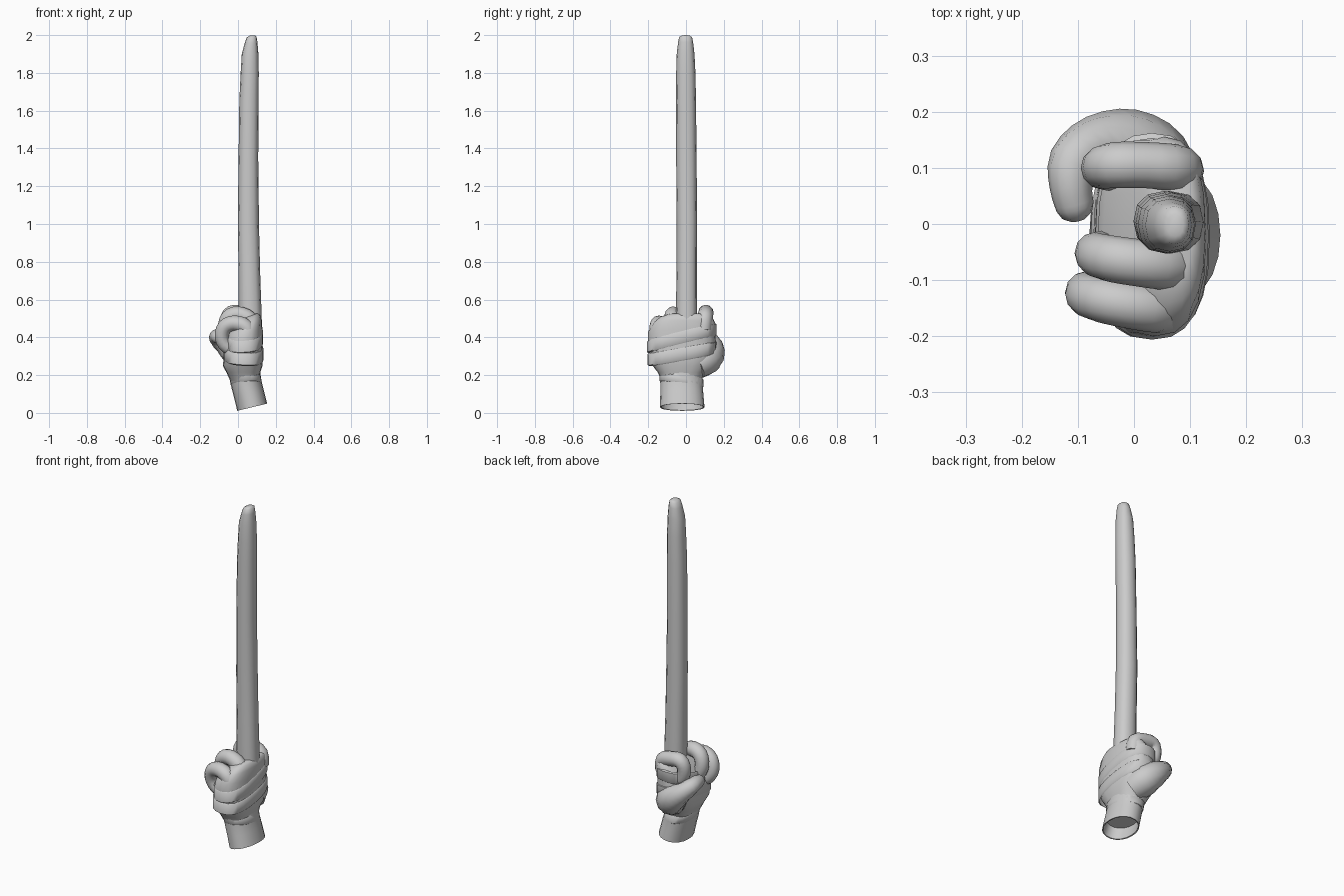
import bpy, bmesh, math
from mathutils import Vector

grey = bpy.data.materials.new("plain grey")
grey.diffuse_color = (0.6, 0.6, 0.6, 1)


def loft(name, rings, caps=(True, True), angle=50):
    """Skin a list of closed rings of points."""
    bm = bmesh.new()
    rows = [[bm.verts.new(p) for p in r] for r in rings]
    n = len(rows[0])
    for a, b in zip(rows, rows[1:]):
        for i in range(n):
            j = (i + 1) % n
            bm.faces.new((a[i], a[j], b[j], b[i]))
    if caps[0]:
        bm.faces.new(rows[0][::-1])
    if caps[1]:
        bm.faces.new(rows[-1])
    bmesh.ops.recalc_face_normals(bm, faces=bm.faces)
    me = bpy.data.meshes.new(name)
    bm.to_mesh(me)
    bm.free()
    me.materials.append(grey)
    ob = bpy.data.objects.new(name, me)
    bpy.context.collection.objects.link(ob)
    bpy.ops.object.select_all(action='DESELECT')
    ob.select_set(True)
    bpy.context.view_layer.objects.active = ob
    bpy.ops.object.shade_smooth_by_angle(angle=math.radians(angle))
    return ob


def oval(cx, cy, z, rx, ry, slope=0.0, n=20, power=2.5):
    """Rounded-box ring; slope raises z towards +x."""
    pts = []
    for i in range(n):
        a = 2 * math.pi * i / n
        c, s = math.cos(a), math.sin(a)
        dx = rx * math.copysign(abs(c) ** (2 / power), c)
        dy = ry * math.copysign(abs(s) ** (2 / power), s)
        pts.append(Vector((cx + dx, cy + dy, z + slope * dx)))
    return pts


def spline(p, steps=3):
    """Catmull-Rom through (x, y, z, radius) points."""
    p = [Vector(q) for q in p]
    out = []
    for i in range(len(p) - 1):
        a, b, c, d = p[max(i - 1, 0)], p[i], p[i + 1], p[min(i + 2, len(p) - 1)]
        for k in range(steps):
            t = k / steps
            out.append(0.5 * (2 * b + (c - a) * t + (2 * a - 5 * b + 4 * c - d) * t * t
                              + (3 * b - a - 3 * c + d) * t ** 3))
    return out + [p[-1]]


def tube(name, path, side, wide=1.0, n=12):
    """Digit along a path with a rounded tip; side is the width direction."""
    pts = spline(path)
    rings = []
    for i, q in enumerate(pts):
        t = (pts[min(i + 1, len(pts) - 1)].xyz - pts[max(i - 1, 0)].xyz).normalized()
        u = (Vector(side) - t * t.dot(Vector(side))).normalized()
        v = t.cross(u)
        rings.append([q.xyz + q.w * (u * wide * math.cos(2 * math.pi * k / n)
                                     + v * math.sin(2 * math.pi * k / n)) for k in range(n)])
    c = pts[-1].xyz
    for f, d in ((0.8, 0.45), (0.4, 0.7)):
        rings.append([c + (p - c) * f + t * pts[-1].w * d for p in rings[len(pts) - 1]])
    return loft(name, rings)


# Long upright middle finger
loft("long_finger", [oval(cx, cy, z, rx, ry, s, 12, 2.3) for cx, cy, z, rx, ry, s in (
    (0.068, 0.003, 0.42, 0.058, 0.055, 0), (0.064, 0.003, 0.55, 0.060, 0.056, 0),
    (0.060, 0.004, 0.75, 0.057, 0.054, 0), (0.055, 0.005, 1.00, 0.056, 0.054, 0),
    (0.055, 0.002, 1.35, 0.052, 0.054, 0), (0.058, 0.000, 1.65, 0.051, 0.053, 0),
    (0.062, -0.001, 1.80, 0.048, 0.051, 0), (0.064, -0.002, 1.90, 0.044, 0.047, 0),
    (0.069, -0.002, 1.96, 0.034, 0.040, 0.1), (0.072, -0.002, 1.99, 0.026, 0.034, 0.1),
    (0.074, -0.002, 1.998, 0.014, 0.02, 0.1))])

# Palm and back of the hand
loft("palm", [oval(cx, cy, z, rx, ry, s) for cx, cy, z, rx, ry, s in (
    (0.035, -0.025, 0.17, 0.075, 0.105, 0), (0.028, -0.025, 0.215, 0.090, 0.125, 0),
    (0.025, -0.025, 0.25, 0.105, 0.152, 0), (0.028, -0.022, 0.30, 0.103, 0.175, 0),
    (0.030, -0.022, 0.37, 0.100, 0.180, 0), (0.037, -0.022, 0.43, 0.092, 0.178, 0.1),
    (0.055, -0.010, 0.475, 0.072, 0.165, 0.2), (0.065, 0.0, 0.505, 0.055, 0.140, 0.2),
    (0.070, 0.01, 0.52, 0.035, 0.105, 0.2))])

# Curled fingers
tube("index_finger", [(0.085, 0.095, 0.44, 0.040), (0.075, 0.10, 0.505, 0.042),
                      (0.02, 0.105, 0.525, 0.041), (-0.035, 0.105, 0.528, 0.041),
                      (-0.057, 0.10, 0.485, 0.038), (-0.04, 0.095, 0.42, 0.036),
                      (0.01, 0.09, 0.40, 0.033)], (0, 1, 0))
tube("ring_finger", [(0.08, -0.07, 0.43, 0.042), (0.062, -0.075, 0.495, 0.043),
                     (0.0, -0.068, 0.522, 0.042), (-0.05, -0.06, 0.505, 0.041),
                     (-0.068, -0.052, 0.45, 0.038), (-0.045, -0.048, 0.39, 0.036),
                     (0.01, -0.045, 0.37, 0.033)], (0, 1, 0))
tube("little_finger", [(0.06, -0.15, 0.40, 0.040), (0.04, -0.152, 0.455, 0.042),
                       (-0.02, -0.143, 0.475, 0.041), (-0.07, -0.132, 0.455, 0.040),
                       (-0.086, -0.122, 0.40, 0.037), (-0.06, -0.115, 0.35, 0.035),
                       (0.0, -0.11, 0.33, 0.032)], (0, 1, 0))

# Thumb folded across the palm side
tube("thumb", [(0.05, 0.05, 0.25, 0.075), (0.02, 0.105, 0.285, 0.085),
               (-0.02, 0.135, 0.32, 0.073), (-0.07, 0.138, 0.36, 0.055),
               (-0.108, 0.11, 0.395, 0.045), (-0.112, 0.065, 0.405, 0.038),
               (-0.105, 0.03, 0.40, 0.034)], (0, 0, 1))

# Leaning hollow wrist with its turned-in lower rim
wrist = ((0.030, -0.025, 0.25, 0.082, 0.118), (0.037, -0.025, 0.20, 0.080, 0.113),
         (0.045, -0.024, 0.15, 0.079, 0.112), (0.058, -0.022, 0.10, 0.079, 0.114),
         (0.075, -0.020, 0.03, 0.079, 0.118), (0.075, -0.020, 0.031, 0.073, 0.112),
         (0.058, -0.022, 0.10, 0.070, 0.104))
loft("wrist", [oval(cx, cy, z, rx, ry, 0.24, 20, 2.1) for cx, cy, z, rx, ry in wrist], (True, True))


def wrap(name, cx, cy, z, rx, ry, h, slope_x, slope_y, power=2.5, lean=0.0):
    """Thin slanted cloth band around the hand or wrist."""
    rings = []
    for f, g in ((-1, 0.985), (-0.8, 1.04), (0.8, 1.04), (1, 0.985)):
        ring = oval(cx + lean * f * h, cy, z + f * h, rx * g, ry * g, slope_x, 24, power)
        for p in ring:
            p.z += slope_y * (p.y - cy)
        rings.append(ring)
    return loft(name, rings, (False, False))


# Cloth bands
wrap("hand_wrap_upper", 0.032, -0.022, 0.395, 0.097, 0.177, 0.035, 0.05, 0.25)
wrap("hand_wrap_lower", 0.029, -0.022, 0.315, 0.102, 0.176, 0.035, -0.05, 0.18)
wrap("wrist_wrap", 0.040, -0.025, 0.175, 0.079, 0.112, 0.025, 0.1, -0.15, 2.1, -0.2)
